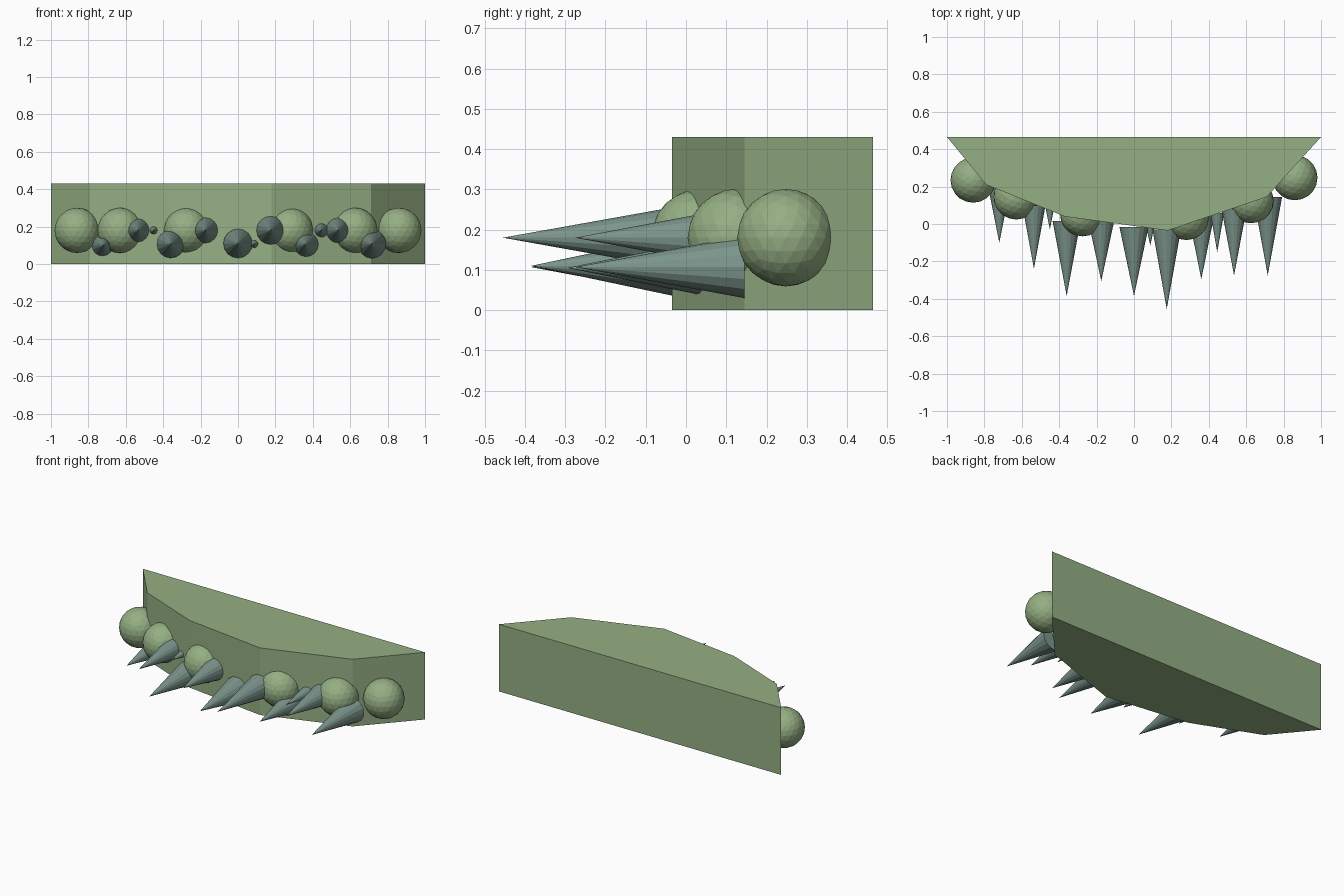
import bpy
import math

cube = bpy.data.objects.get("Cube")
if cube:
    bpy.data.objects.remove(cube, do_unlink=True)


def make_material(name, rgb):
    mat = bpy.data.materials.new(name)
    mat.use_nodes = True
    mat.diffuse_color = (*rgb, 1)
    mat.node_tree.nodes["Principled BSDF"].inputs["Base Color"].default_value = (*rgb, 1)
    return mat


moss_green = make_material("moss green", (0.30, 0.43, 0.23))
slate_teal = make_material("slate teal", (0.20, 0.30, 0.26))


def finish(name, mat):
    obj = bpy.context.object
    obj.name = name
    obj.data.materials.append(mat)


# Base slab: straight back, faceted curved front
HEIGHT = 0.43
outline = [(-1, 0.465), (-0.79, 0.21), (-0.37, 0.04), (0.18, -0.035), (0.71, 0.145), (1, 0.465)]
n = len(outline)
verts = [(x, y, z) for z in (0, HEIGHT) for x, y in outline]
faces = [tuple(reversed(range(n))), tuple(range(n, 2 * n))]
faces += [(i, (i + 1) % n, (i + 1) % n + n, i + n) for i in range(n)]
mesh = bpy.data.meshes.new("base_slab")
mesh.from_pydata(verts, [], faces)
mesh.materials.append(moss_green)
slab = bpy.data.objects.new("base_slab", mesh)
bpy.context.collection.objects.link(slab)

# Round faceted knobs along the front
knobs = [(-0.86, 0.235), (-0.63, 0.145), (-0.275, 0.055),
         (0.28, 0.035), (0.625, 0.125), (0.86, 0.248)]
for i, (x, y) in enumerate(knobs):
    bpy.ops.mesh.primitive_ico_sphere_add(subdivisions=3, radius=0.121, location=(x, y, 0.18))
    finish(f"knob_{i + 1}", moss_green)

# Spikes pointing forward: x, z, radius, base y, tip y
spikes = [
    (-0.72, 0.10, 0.06, 0.20, -0.10),
    (-0.535, 0.18, 0.062, 0.10, -0.24),
    (-0.45, 0.18, 0.026, 0.10, -0.03),
    (-0.36, 0.107, 0.075, 0.015, -0.385),
    (-0.175, 0.18, 0.07, 0.02, -0.305),
    (0, 0.11, 0.078, -0.015, -0.385),
    (0.087, 0.107, 0.023, -0.01, -0.115),
    (0.175, 0.18, 0.076, -0.03, -0.455),
    (0.36, 0.105, 0.072, 0.06, -0.295),
    (0.445, 0.18, 0.037, 0.06, -0.15),
    (0.535, 0.18, 0.067, 0.08, -0.275),
    (0.715, 0.107, 0.077, 0.145, -0.275),
]
for i, (x, z, radius, base, tip) in enumerate(spikes):
    bpy.ops.mesh.primitive_cone_add(
        vertices=16, radius1=radius, radius2=0, depth=base - tip,
        location=(x, (base + tip) / 2, z), rotation=(math.pi / 2, 0, 0))
    finish(f"spike_{i + 1}", slate_teal)
